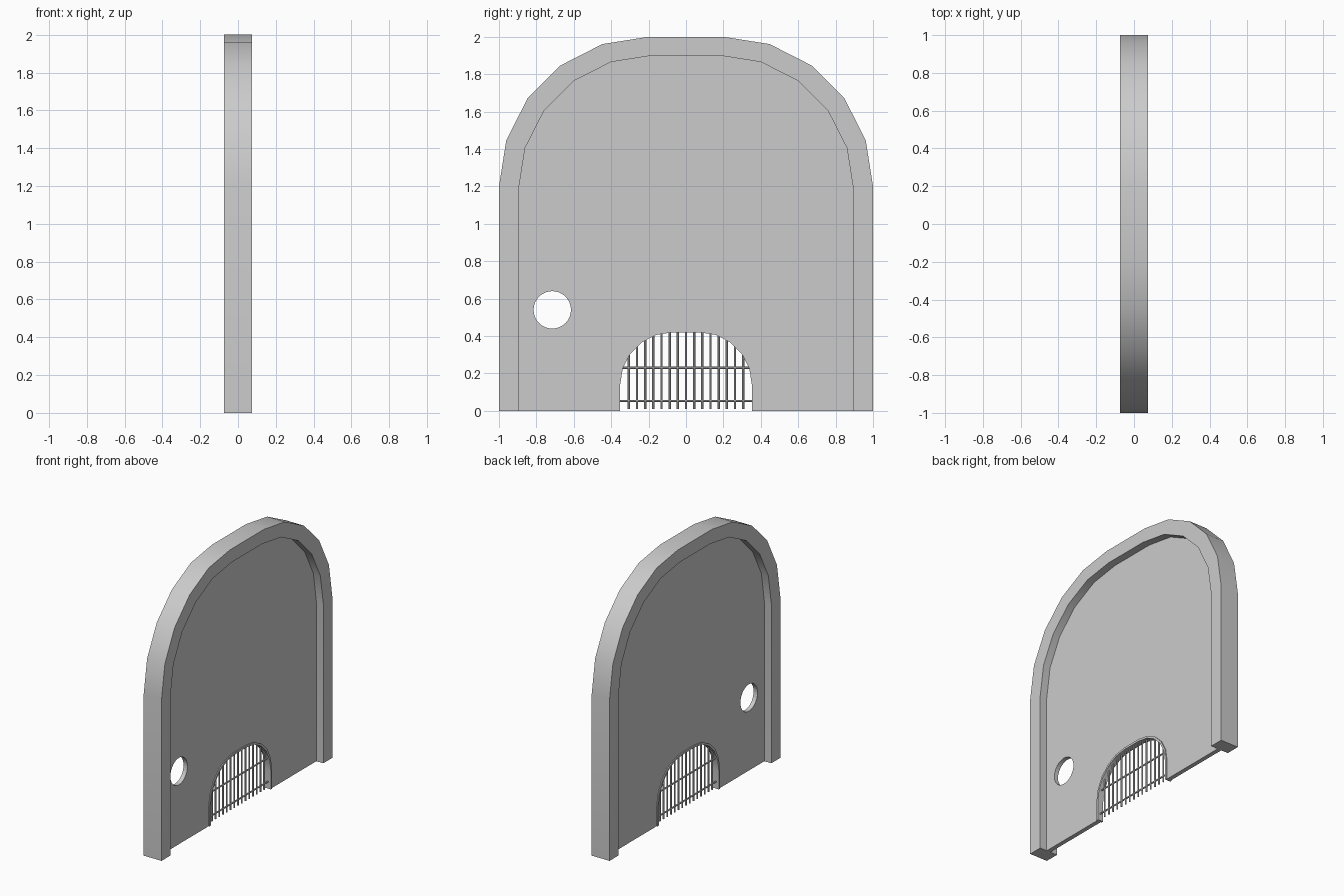
import bpy, bmesh
from math import sin, cos, pi, sqrt
from mathutils import Matrix

if "Cube" in bpy.data.objects:
    bpy.data.objects.remove(bpy.data.objects["Cube"])


def arch(hw, top, r, n=5):
    """Open arch outline in (y, z): straight sides with rounded upper corners."""
    half = [(hw - r + r * cos(pi / 2 * i / n), top - r + r * sin(pi / 2 * i / n))
            for i in range(n + 1)]
    right = [(hw, 0)] + half
    return right + [(-y, z) for y, z in reversed(right)]


def finish(name, bm, smooth=True):
    bmesh.ops.recalc_face_normals(bm, faces=bm.faces[:])
    me = bpy.data.meshes.new(name)
    bm.to_mesh(me)
    bm.free()
    ob = bpy.data.objects.new(name, me)
    bpy.context.collection.objects.link(ob)
    bpy.ops.object.select_all(action='DESELECT')
    ob.select_set(True)
    bpy.context.view_layer.objects.active = ob
    if smooth:
        bpy.ops.object.shade_smooth_by_angle()
    return ob


def arch_band(name, outer, inner, hx):
    """Solid band between two arches, from x = -hx to hx."""
    bm = bmesh.new()
    o = [bm.verts.new((-hx, y, z)) for y, z in outer]
    i = [bm.verts.new((-hx, y, z)) for y, z in inner]
    for k in range(len(o) - 1):
        bm.faces.new((o[k], o[k + 1], i[k + 1], i[k]))
    ext = bmesh.ops.extrude_face_region(bm, geom=bm.faces[:])
    verts = [v for v in ext['geom'] if isinstance(v, bmesh.types.BMVert)]
    bmesh.ops.translate(bm, verts=verts, vec=(2 * hx, 0, 0))
    return finish(name, bm)


def add_rod(bm, a, b, rad, axis):
    """Eight-sided rod along z or y between two points."""
    length = (b[0] - a[0]) if axis == 'y' else (b[1] - a[1])
    mid = ((a[0] + b[0]) / 2, (a[1] + b[1]) / 2)
    m = Matrix.Translation((0, *mid))
    if axis == 'y':
        m = m @ Matrix.Rotation(pi / 2, 4, 'X')
    bmesh.ops.create_cone(bm, cap_ends=True, segments=8, radius1=rad,
                          radius2=rad, depth=length, matrix=m)


# Thick outer frame and recessed wall panel with gate opening
arch_band("wall_frame", arch(1, 2, 0.8), arch(0.895, 1.9, 0.715), 0.073)
panel = arch_band("wall_panel", arch(0.91, 1.915, 0.72),
                  arch(0.36, 0.43, 0.288), 0.016)

# Round hole through the panel
bm = bmesh.new()
bmesh.ops.create_cone(bm, cap_ends=True, segments=32, radius1=0.1, radius2=0.1,
                      depth=0.3, matrix=Matrix.Translation((0, -0.715, 0.54))
                      @ Matrix.Rotation(pi / 2, 4, 'Y'))
cutter = finish("hole_cutter", bm, smooth=False)
cutter.hide_render = True
bpy.context.view_layer.objects.active = panel
mod = panel.modifiers.new("hole", 'BOOLEAN')
mod.operation = 'DIFFERENCE'
mod.solver = 'EXACT'
mod.object = cutter
bpy.ops.object.modifier_move_to_index(modifier="hole", index=0)
bpy.ops.object.modifier_apply(modifier="hole")
bpy.data.objects.remove(cutter)

# Gate surround
HW, TOP, R = 0.352, 0.42, 0.28
arch_band("gate_frame", arch(0.366, 0.435, 0.292), arch(HW, TOP, R), 0.023)

# Gate bars: verticals reach the arch, two cross rails
bm = bmesh.new()
for k in range(-7, 8):
    y = k * 0.0437
    d = max(0, abs(y) - (HW - R))
    add_rod(bm, (y, 0.01), (y, TOP - R + sqrt(R * R - d * d) + 0.004), 0.006, 'z')
for z in (0.053, 0.23):
    d = max(0, z - (TOP - R))
    w = HW - R + sqrt(R * R - d * d) + 0.008
    add_rod(bm, (-w, z), (w, z), 0.006, 'y')
finish("gate_bars", bm, smooth=False)
